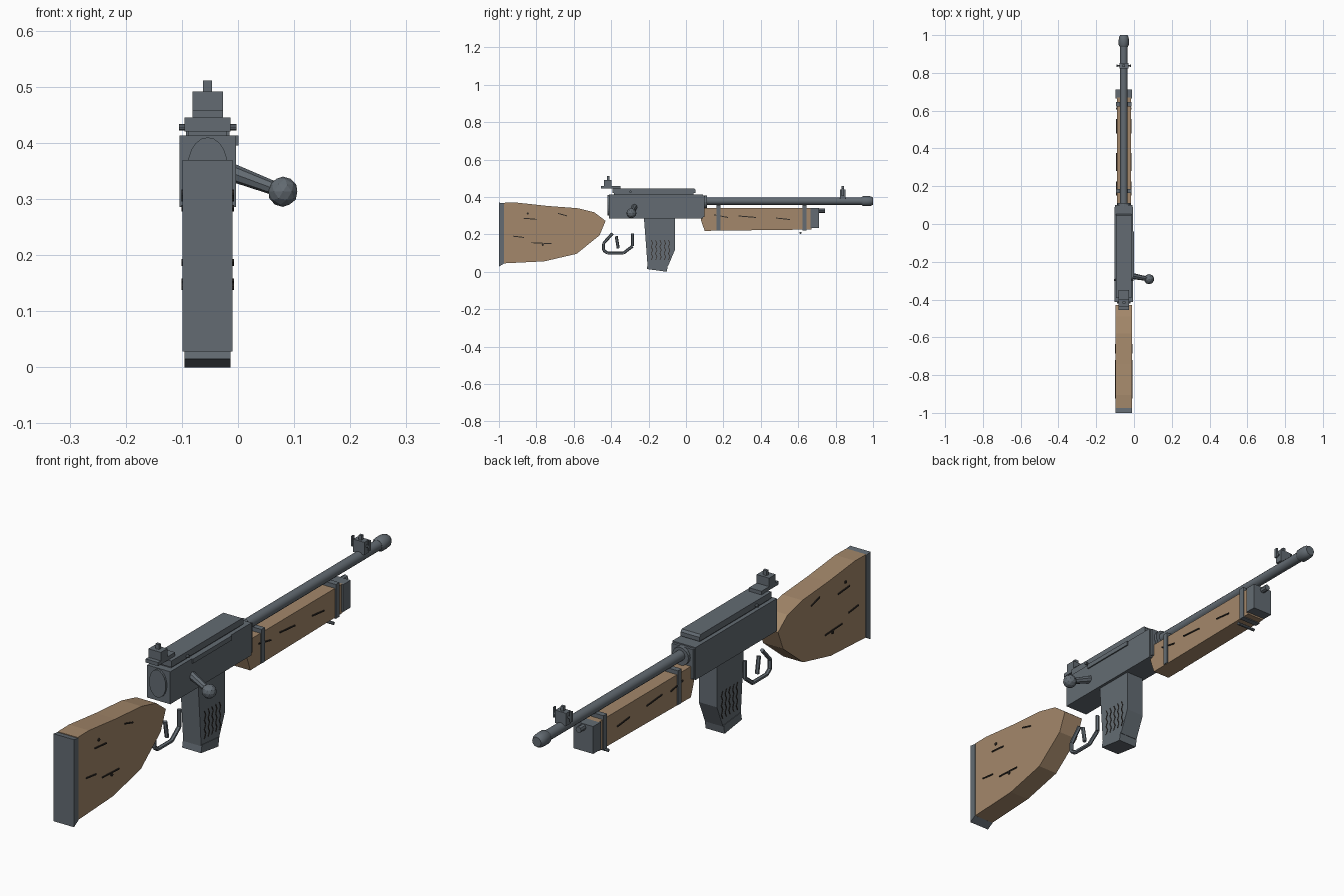
import bpy, bmesh, math
from mathutils import Vector

if "Cube" in bpy.data.objects:
    bpy.data.objects.remove(bpy.data.objects["Cube"])

CX = -0.054  # centre plane of the weapon


def material(name, rgb):
    m = bpy.data.materials.new(name)
    m.diffuse_color = (*rgb, 1)
    m.use_nodes = True
    m.node_tree.nodes["Principled BSDF"].inputs["Base Color"].default_value = m.diffuse_color
    return m


STEEL = material("blued_steel", (0.125, 0.148, 0.17))
WOOD = material("walnut", (0.37, 0.245, 0.145))
DARK = material("dark_groove", (0.03, 0.024, 0.02))


def finish(name, bm, mat):
    bmesh.ops.recalc_face_normals(bm, faces=bm.faces)
    me = bpy.data.meshes.new(name)
    bm.to_mesh(me)
    bm.free()
    me.materials.append(mat)
    ob = bpy.data.objects.new(name, me)
    bpy.context.collection.objects.link(ob)
    return ob


def slab(name, pts, half, mat=STEEL, x=CX):
    """Side profile of (y, z) points extruded across x."""
    bm = bmesh.new()
    f = bm.faces.new([bm.verts.new((x - half, y, z)) for y, z in pts])
    g = bmesh.ops.extrude_face_region(bm, geom=[f])["geom"]
    bmesh.ops.translate(bm, vec=(2 * half, 0, 0),
                        verts=[v for v in g if isinstance(v, bmesh.types.BMVert)])
    return finish(name, bm, mat)


def box(name, half, y0, y1, z0, z1, mat=STEEL, x=CX):
    return slab(name, [(y0, z0), (y1, z0), (y1, z1), (y0, z1)], half, mat, x)


def lathe(name, prof, z, sides=12, sx=1.0, sz=1.0, x=CX):
    """(y, radius) rings around an axis along y."""
    bm = bmesh.new()
    rings = []
    for y, r in prof:
        rings.append([bm.verts.new((x + sx * r * math.cos(2 * math.pi * i / sides), y,
                                    z + sz * r * math.sin(2 * math.pi * i / sides)))
                      for i in range(sides)])
    for a, b in zip(rings, rings[1:]):
        for i in range(sides):
            j = (i + 1) % sides
            bm.faces.new((a[i], a[j], b[j], b[i]))
    bm.faces.new(rings[0])
    bm.faces.new(rings[-1])
    return finish(name, bm, STEEL)


def rod(name, a, b, r0, r1, mat=STEEL, sides=8):
    a, b = Vector(a), Vector(b)
    bm = bmesh.new()
    bmesh.ops.create_cone(bm, cap_ends=True, segments=sides, radius1=r0, radius2=r1,
                          depth=(b - a).length)
    q = (b - a).to_track_quat('Z', 'Y')
    for v in bm.verts:
        v.co = q @ v.co + (a + b) / 2
    return finish(name, bm, mat)


def path(name, pts, r):
    """Bent bar in the centre plane, joined from short rods."""
    for i, (p, q) in enumerate(zip(pts, pts[1:])):
        rod(f"{name}_{i}", (CX, *p), (CX, *q), r, r, sides=6)


# Butt stock and plate
slab("butt_stock", [(-.975, .369), (-.906, .37), (-.74, .352), (-.58, .34), (-.49, .318),
                    (-.43, .272), (-.462, .195), (-.585, .096), (-.757, .056), (-.975, .045)],
     .043, WOOD)
slab("butt_plate", [(-1, .37), (-.972, .366), (-.972, .045), (-1, .028)], .0445)

# Receiver, end caps and top cover
box("receiver", .05, -.413, .09, .286, .413)
box("receiver_front", .046, .09, .1, .292, .408)
lathe("rear_cap", [(-.421, 1), (-.41, 1)], .356, 20, .036, .054)
lathe("barrel_nut", [(.09, .035), (.112, .035)], .374, 16)
box("cover_base", .034, -.385, .04, .41, .422)
slab("top_cover", [(-.393, .42), (.052, .42), (.052, .436), (.045, .445), (-.393, .445)], .041)
box("ejection_rail", .006, -.28, -.04, .395, .413, x=-.005)
rod("cover_pin", (CX - .051, -.297, .428), (CX + .051, -.297, .428), .006, .006)

# Bolt handle
rod("bolt_handle", (-.01, -.275, .347), (.07, -.29, .317), .016, .012)
bm = bmesh.new()
bmesh.ops.create_icosphere(bm, subdivisions=2, radius=.027)
bmesh.ops.translate(bm, verts=bm.verts, vec=(.08, -.292, .313))
finish("bolt_knob", bm, STEEL)

# Rear sight
box("rear_sight_base", .027, -.455, -.35, .445, .459)
box("rear_sight_block", .027, -.438, -.398, .459, .492)
box("rear_sight_post", .008, -.422, -.41, .49, .511)

# Barrel, muzzle and front sight
lathe("barrel", [(.09, .02), (.95, .02)], .378)
lathe("muzzle", [(.938, .021), (.948, .027), (.975, .027), (.99, .025), (1, .019)], .378)
box("front_sight_block", .024, .823, .852, .39, .44)
box("front_sight_post", .006, .831, .844, .44, .458)
for s in (-1, 1):
    box("front_sight_ear", .003, .832, .844, .405, .445, x=CX + s * .036)
rod("front_sight_pin", (CX - .037, .838, .42), (CX + .037, .838, .42), .005, .005)

# Fore-end with cap and bands
slab("fore_end", [(.082, .34), (.67, .34), (.67, .226), (.1, .219), (.08, .275)], .037, WOOD)
box("fore_end_cap", .043, .665, .712, .233, .34)
rod("cap_peg", (CX, .7, .327), (CX, .742, .327), .012, .012)
for y in (.163, .623):
    box("barrel_band", .041, y, y + .022, .222, .356)
rod("sling_bar", (CX - .04, .612, .208), (CX + .04, .612, .208), .006, .006)

# Magazine
slab("magazine", [(-.225, .29), (-.058, .29), (-.058, .12), (-.096, .03), (-.206, .04)], .039)
slab("magazine_base", [(-.204, .045), (-.21, .015), (-.103, 0), (-.097, .035)], .041)

# Trigger and guard
path("trigger_guard", [(-.393, .205), (-.441, .152), (-.441, .115), (-.42, .1),
                       (-.334, .1), (-.286, .137), (-.286, .205)], .008)
path("trigger", [(-.373, .19), (-.362, .125)], .008)

# Wood grain strokes: y, z start and end
GRAIN = [(-.87, .286, -.8, .28), (-.685, .312, -.635, .298), (-.925, .19, -.865, .183),
         (-.825, .155, -.72, .15), (.15, .304, .225, .29),
         (.28, .298, .375, .29), (.48, .287, .555, .279)]
for s in (-1, 1):
    for y0, z0, y1, z1 in GRAIN:
        off = .0445 if y0 < 0 else .0385
        slab("grain_stroke", [(y0, z0 - .002), (y1, z1 - .002), (y1, z1 + .003), (y0, z0 + .003)],
             .002, DARK, CX + s * off)
    # Knots on the stock
    for y, z in ((-.846, .311), (-.766, .144)):
        rod("knot", (CX + s * .042, y, z), (CX + s * .047, y, z), .006, .006, DARK)
    # Wavy grooves on the magazine
    for k in range(5):
        y = -.182 + k * .023
        zs = [.17 - i * .018 for i in range(7)]
        ys = [y + (.004 if i % 2 else -.004) for i in range(7)]
        left = [(a - .002, z) for a, z in zip(ys, zs)]
        right = [(a + .002, z) for a, z in zip(ys, zs)]
        slab("magazine_groove", left + right[::-1], .001, DARK, CX + s * .0395)

# Smooth only the round barrel parts
for ob in bpy.data.objects:
    ob.select_set(ob.name in ("barrel", "muzzle"))
bpy.context.view_layer.objects.active = bpy.data.objects["barrel"]
bpy.ops.object.shade_smooth_by_angle(angle=math.radians(35))
